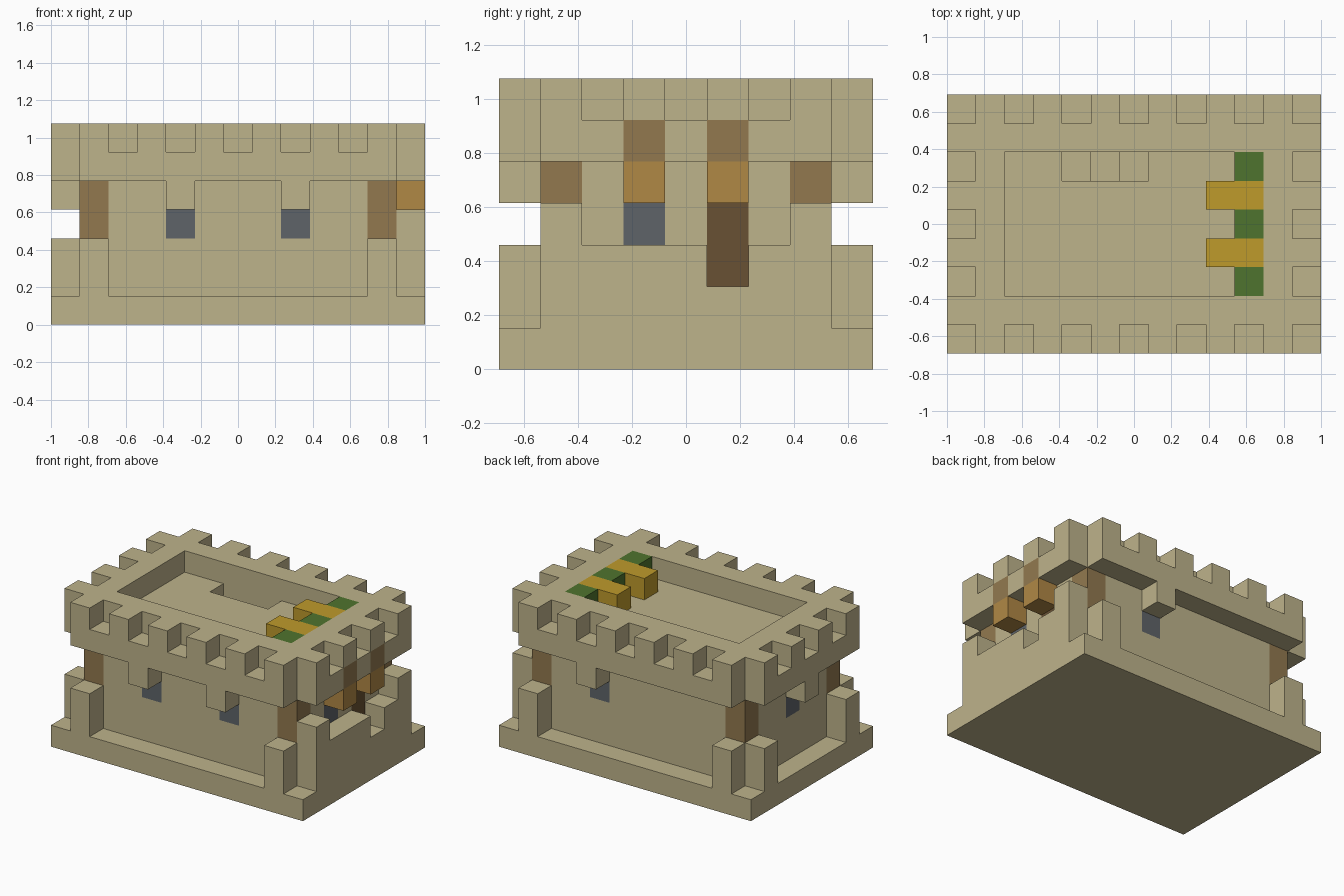
import bpy, bmesh
from mathutils import Vector
from itertools import product

U = 2 / 13                      # size of one building block
NX, NY = 13, 9                  # blocks across and deep

if "Cube" in bpy.data.objects:
    bpy.data.objects.remove(bpy.data.objects["Cube"], do_unlink=True)


def linear(c):
    c /= 255
    return c / 12.92 if c <= 0.04045 else ((c + 0.055) / 1.055) ** 2.4


def material(name, *rgb):
    mat = bpy.data.materials.new(name)
    mat.use_nodes = True
    col = [linear(c) for c in rgb] + [1]
    mat.diffuse_color = col
    bsdf = next(n for n in mat.node_tree.nodes if n.type == 'BSDF_PRINCIPLED')
    bsdf.inputs["Base Color"].default_value = col
    bsdf.inputs["Roughness"].default_value = 0.9
    return mat


stone = material("sandstone", 190, 179, 139)
brown = material("brown_wood", 146, 121, 79)
orange = material("orange_wood", 176, 136, 69)
dark = material("dark_wood", 105, 81, 51)
glass = material("grey_glass", 95, 100, 105)
yellow = material("golden_yellow", 191, 155, 43)
green = material("leaf_green", 79, 116, 46)

cells = {}                      # block position -> part name
parts = {}                      # part name -> material


def fill(part, mat, xs, ys, zs):
    """Fill a range of blocks; a single number means one layer."""
    parts[part] = mat
    spans = [(s,) if isinstance(s, int) else range(*s) for s in (xs, ys, zs)]
    for c in product(*spans):
        cells[c] = part


def clear(xs, ys, zs):
    for c in product(range(*xs), range(*ys), range(*zs)):
        cells.pop(c, None)


# Base plate, main keep and the sunken roof terrace
fill("base_plate", stone, (0, NX), (0, NY), 0)
fill("keep", stone, (1, 12), (1, 8), (1, 7))
clear((2, 11), (2, 7), (6, 7))

# Stairwell stepping down from the terrace
for step in range(3):
    clear((4 + step, 5 + step), (6, 7), (5 - step, 6))

# Overhanging parapet with open corners and alternating merlons
for x, y in product(range(NX), range(NY)):
    on_x, on_y = x in (0, NX - 1), y in (0, NY - 1)
    if on_x != on_y:
        fill("parapet", stone, x, y, 5)
        if (y if on_x else x) % 2:
            fill("parapet", stone, x, y, 6)

# Corner buttresses and wooden corner pillars
for x, y in product((1, 11), (1, 7)):
    end_x = 0 if x == 1 else 12
    end_y = 0 if y == 1 else 8
    fill("buttresses", stone, x, end_y, (1, 3))
    fill("buttresses", stone, end_x, y, (1, 3 if x == 1 else 4))
    fill("corner_pillars", brown, x, y, (3, 5))

# Windows, each with a stone bracket hung under the parapet
for wall, outer in (((4, 1), (4, 0)), ((8, 1), (8, 0)),
                    ((8, 7), (8, 8)), ((1, 4), (0, 4))):
    fill("windows", glass, *wall, 3)
    fill("window_brackets", stone, *outer, 4)

# Entrance side: low wall with a gap, door, window and wooden awnings
fill("entrance_wall", stone, 12, (2, 7), (1, 3))
clear((12, 13), (5, 6), (2, 3))
fill("door", dark, 11, 5, (2, 4))
fill("windows", glass, 11, 3, 3)
for y in (3, 5):
    fill("awnings", orange, 12, y, 4)
    fill("awning_supports", brown, 12, y, 5)

# Terrace planter with benches between the hedges
for y in (2, 4, 6):
    fill("hedges", green, 10, y, 6)
for y in (3, 5):
    fill("benches", yellow, (9, 11), y, 6)


def build(part, mat):
    """Make a mesh of the open faces of a part's blocks."""
    bm = bmesh.new()
    for cell in [c for c, p in cells.items() if p == part]:
        for axis, side in product(range(3), (0, 1)):
            near = list(cell)
            near[axis] += 2 * side - 1
            if tuple(near) in cells:
                continue
            a, b = (axis + 1) % 3, (axis + 2) % 3
            ring = []
            for da, db in ((0, 0), (1, 0), (1, 1), (0, 1)):
                p = list(cell)
                p[axis] += side
                p[a] += da
                p[b] += db
                ring.append(bm.verts.new(
                    Vector((p[0] - NX / 2, p[1] - NY / 2, p[2])) * U))
            bm.faces.new(ring if side else ring[::-1])
    bmesh.ops.remove_doubles(bm, verts=bm.verts, dist=U / 100)
    bmesh.ops.dissolve_limit(bm, angle_limit=0.01,
                             verts=bm.verts, edges=bm.edges)
    mesh = bpy.data.meshes.new(part)
    bm.to_mesh(mesh)
    bm.free()
    mesh.materials.append(mat)
    bpy.context.collection.objects.link(bpy.data.objects.new(part, mesh))


for part, mat in parts.items():
    build(part, mat)
